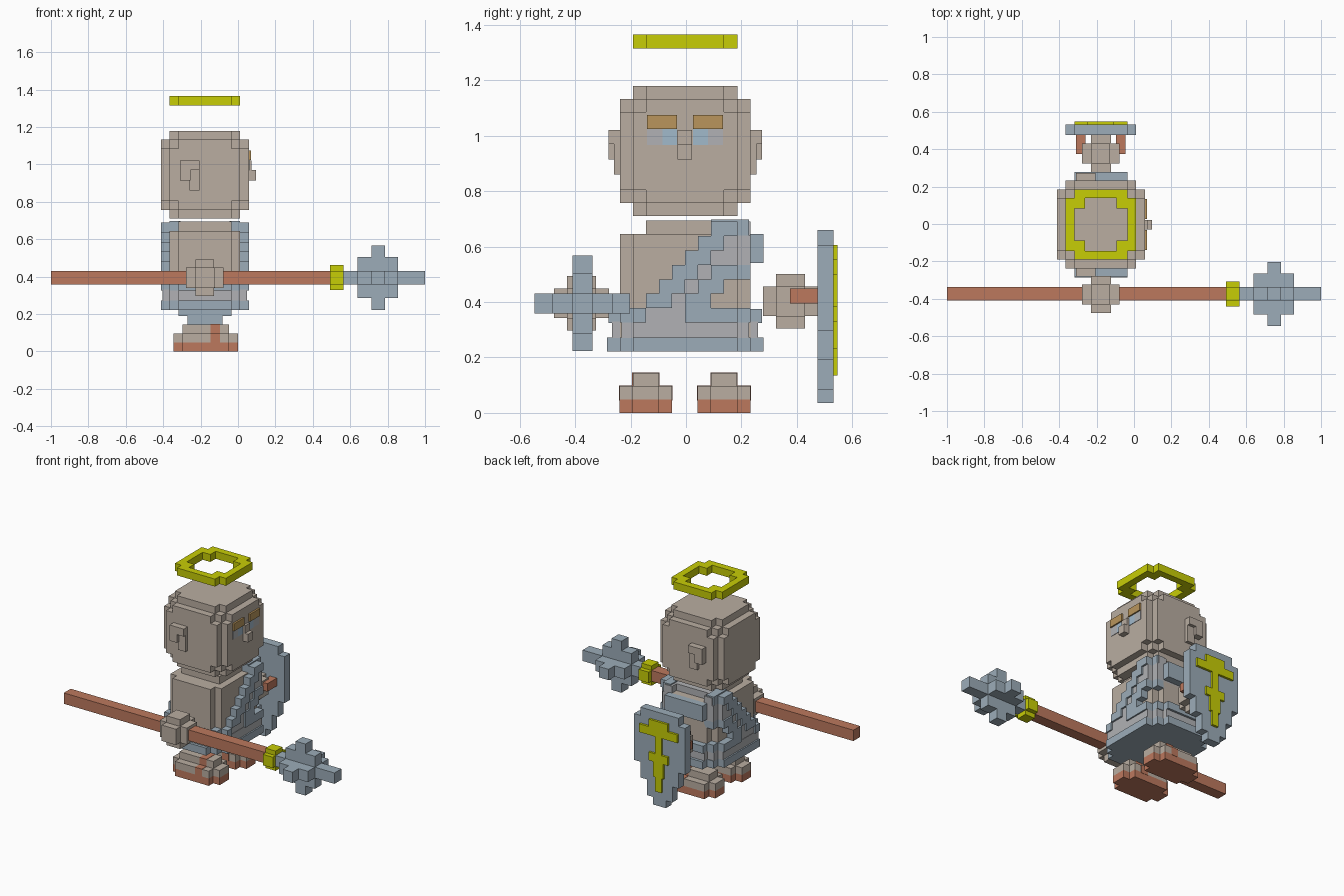
import bpy, bmesh
from mathutils import Matrix, Vector

if "Cube" in bpy.data.objects:
    bpy.data.objects.remove(bpy.data.objects["Cube"])

V = 0.047                    # body block size
CX, CY = -0.177, -0.003      # body axis


def material(name, rgb):
    m = bpy.data.materials.new(name)
    m.diffuse_color = (*[(c / 255) ** 2.2 for c in rgb], 1)
    m.use_nodes = True
    m.node_tree.nodes["Principled BSDF"].inputs["Base Color"].default_value = m.diffuse_color
    return m


SKIN = material("skin", (184, 172, 160))
STEEL = material("steel", (155, 171, 183))
CLOTH = material("cloth", (175, 176, 179))
RUST = material("leather", (187, 120, 94))
GOLD = material("gold", (198, 204, 14))
BROWN = material("brow", (184, 148, 92))
BLUE = material("iris", (160, 184, 202))


def part(name, mat, boxes):
    """One object from boxes given as (x0, x1, y0, y1, z0, z1)."""
    bm = bmesh.new()
    for x0, x1, y0, y1, z0, z1 in boxes:
        size = Matrix.Diagonal((x1 - x0, y1 - y0, z1 - z0, 1))
        mid = Matrix.Translation(((x0 + x1) / 2, (y0 + y1) / 2, (z0 + z1) / 2))
        bmesh.ops.create_cube(bm, size=1, matrix=mid @ size)
    me = bpy.data.meshes.new(name)
    bm.to_mesh(me)
    bm.free()
    me.materials.append(mat)
    ob = bpy.data.objects.new(name, me)
    bpy.context.collection.objects.link(ob)
    return ob


def cen(c, h):
    """Box from centre and half sizes."""
    return tuple(v for i in range(3) for v in (c[i] - h[i], c[i] + h[i]))


def slab(hx, hy, z0, z1):
    """Box centred on the body axis, half sizes in blocks."""
    return (CX - hx * V, CX + hx * V, CY - hy * V, CY + hy * V, z0, z1)


def flip(boxes):
    """Boxes plus their mirror image across the body's middle."""
    return boxes + [(a, b, 2 * CY - d, 2 * CY - c, e, f) for a, b, c, d, e, f in boxes]


# Head: a block rounded by stepping every edge and corner
hc = (CX, CY, 0.945)
steps = [(5, 4, 3), (5, 3, 4), (4, 5, 3), (3, 5, 4), (4, 3, 5), (3, 4, 5), (4, 4, 4)]
part("head", SKIN, [cen(hc, [n * V for n in s]) for s in steps])
part("ears", SKIN, flip([
    (-0.31, -0.255, -0.28, -0.23, 0.915, 1.02),
    (-0.26, -0.205, -0.28, -0.23, 0.97, 1.02),
    (-0.26, -0.205, -0.26, -0.23, 0.86, 0.975)]))
part("nose", SKIN, [(0.05, 0.095, -0.03, 0.022, 0.915, 0.97),
                    (0.05, 0.072, -0.03, 0.022, 0.965, 1.02)])
part("eyebrows", BROWN, flip([(0.05, 0.07, -0.14, -0.032, 1.025, 1.075)]))
part("eye_whites", CLOTH, flip([(0.05, 0.061, -0.14, -0.085, 0.967, 1.025)]))
part("irises", BLUE, flip([(0.05, 0.061, -0.085, -0.032, 0.967, 1.025)]))

# Halo: straight bars with stepped corners
halo = []
for s in (-1, 1):
    halo.append((CX - 3 * V, CX + 3 * V, *sorted((CY + s * 3 * V, CY + s * 4 * V)), 1.315, 1.365))
    halo.append((*sorted((CX + s * 3 * V, CX + s * 4 * V)), CY - 3 * V, CY + 3 * V, 1.315, 1.365))
    for t in (-1, 1):
        halo.append(cen((CX + s * 2.4 * V, CY + t * 2.4 * V, 1.34), (0.6 * V, 0.6 * V, 0.025)))
part("halo", GOLD, halo)

# Torso
part("torso", SKIN, [slab(4, 4, 0.25, 0.645), slab(3, 5, 0.25, 0.645), slab(3, 3, 0.6, 0.695)])

# Robe: rows of blocks on front and back, draped over one shoulder
Z0, H = 0.222, 0.0528
trim_rows = [(2, -5, -3), (2, 0, 5), (3, 0, 2), (4, 1, 3), (5, 2, 5)]
trim_rows += [(k, k - 6, k - 4) for k in range(3, 9)]
cloth_rows = [(2, -3, 0), (3, -1, 0), (4, 0, 1), (5, 1, 2), (6, 2, 5), (7, 3, 5), (8, 4, 5)]


def rows(table, depth):
    out = []
    for k, j0, j1 in table:
        for s in (-1, 1):
            for j in range(j0, j1):
                inset = 1 if j in (-5, 4) else 0      # rounded body corners
                xs = sorted((CX + s * (3.5 - inset) * V, CX + s * (depth - inset) * V))
                out.append((*xs, CY + j * V, CY + (j + 1) * V,
                            Z0 + H * k * 0.985, Z0 + H * (k + 1) * 0.985))
    return out


part("robe_panel", CLOTH, rows(cloth_rows, 4.75) + [
    slab(4.8, 4, 0.27, 0.33), slab(4, 4.9, 0.27, 0.33), slab(3, 5.6, 0.27, 0.33),
    (CX - 4 * V, CX + 4 * V, CY + 3 * V, CY + 5 * V, 0.53, 0.64),
    (CX - 3 * V, CX + 3 * V, CY + 3 * V, CY + 4 * V, 0.64, 0.69)])
shoulder = []
for s in (-1, 1):
    shoulder.append((*sorted((CX + s * 2.8 * V, CX + s * 4 * V)), CY + 2 * V, CY + 4.9 * V, 0.64, 0.698))
part("robe_trim", STEEL, rows(trim_rows, 5) + shoulder + [
    (CX - 3 * V, CX + 3 * V, CY + 4.5 * V, CY + 6 * V, 0.54, 0.645),
    (CX - 3 * V, CX + 3 * V, CY + 4.5 * V, CY + 5.9 * V, 0.325, 0.375),
    (CX - 3 * V, CX + 3 * V, CY - 5.9 * V, CY - 4.5 * V, 0.325, 0.375)])
part("robe_hem", STEEL, [slab(5, 4, 0.222, 0.272), slab(4, 5, 0.222, 0.272), slab(3, 6, 0.222, 0.272)])

# Feet with sandals
for side, y in (("right", -0.145), ("left", 0.137)):
    x = -0.173
    for name, mat, z0, z1 in (("sole", RUST, 0, 0.049), ("foot", SKIN, 0.049, 0.097)):
        boxes = [(x - 0.173, x + 0.173, y - 0.048, y + 0.048, z0, z1),
                 (x - 0.125, x + 0.125, y - 0.095, y + 0.095, z0, z1)]
        if name == "foot":
            boxes.append((x - 0.125, x + 0.125, y - 0.047, y + 0.047, 0.09, 0.144))
        part(f"{side}_{name}", mat, boxes)
    part(f"{side}_sandal_strap", RUST, [
        (-0.148, -0.097, y - 0.097, y + 0.097, 0.045, 0.099),
        (-0.148, -0.097, y - 0.049, y + 0.049, 0.095, 0.146)])

# Hands
for side, c in (("right", (CX, -0.377, 0.395)), ("left", (CX, 0.377, 0.403))):
    part(f"{side}_hand", SKIN, [cen(c, h) for h in (
        (0.1, 0.053, 0.055), (0.053, 0.1, 0.053), (0.05, 0.053, 0.098))])

# Spear: square shaft, gold collar, head of two crossed stepped blades
U = 0.0363
sy, sz = -0.374, 0.395
part("spear_shaft", RUST, [(-1, 0.5, sy - U, sy + U, sz - U, sz + U)])
part("spear_collar", GOLD, [cen((0.528, sy, sz), (0.037, a, b)) for a, b in ((0.066, U), (U, 0.066))])
blade = [(0.565, 1.0, sy - U, sy + U, sz - U, sz + U)]
for x0, x1, r in ((0.64, 0.855, 3 * U), (0.713, 0.786, 0.172)):
    blade += [(x0, x1, sy - r, sy + r, sz - U, sz + U), (x0, x1, sy - U, sy + U, sz - r, sz + r)]
part("spear_head", STEEL, blade)

# Shield: stacked widths forming a pointed outline, with ornament and grip
layers = [(1, 0.035, 0.085), (2, 0.085, 0.19), (3, 0.19, 0.295), (4, 0.295, 0.605), (3, 0.605, 0.66)]
part("shield", STEEL, [(CX - n * V, CX + n * V, 0.475, 0.532, a, b) for n, a, b in layers])
ornament = [(0.5, 0.135, 0.6), (1.5, 0.555, 0.605), (3, 0.5, 0.555), (1.5, 0.33, 0.385), (0.8, 0.23, 0.34)]
part("shield_ornament", GOLD, [(CX - n * V, CX + n * V, 0.525, 0.547, a, b) for n, a, b in ornament])
part("shield_grip", RUST, [(-0.31, -0.045, 0.375, 0.425, 0.395, 0.448),
                           (-0.31, -0.26, 0.375, 0.48, 0.395, 0.448),
                           (-0.095, -0.045, 0.375, 0.48, 0.395, 0.448)])
